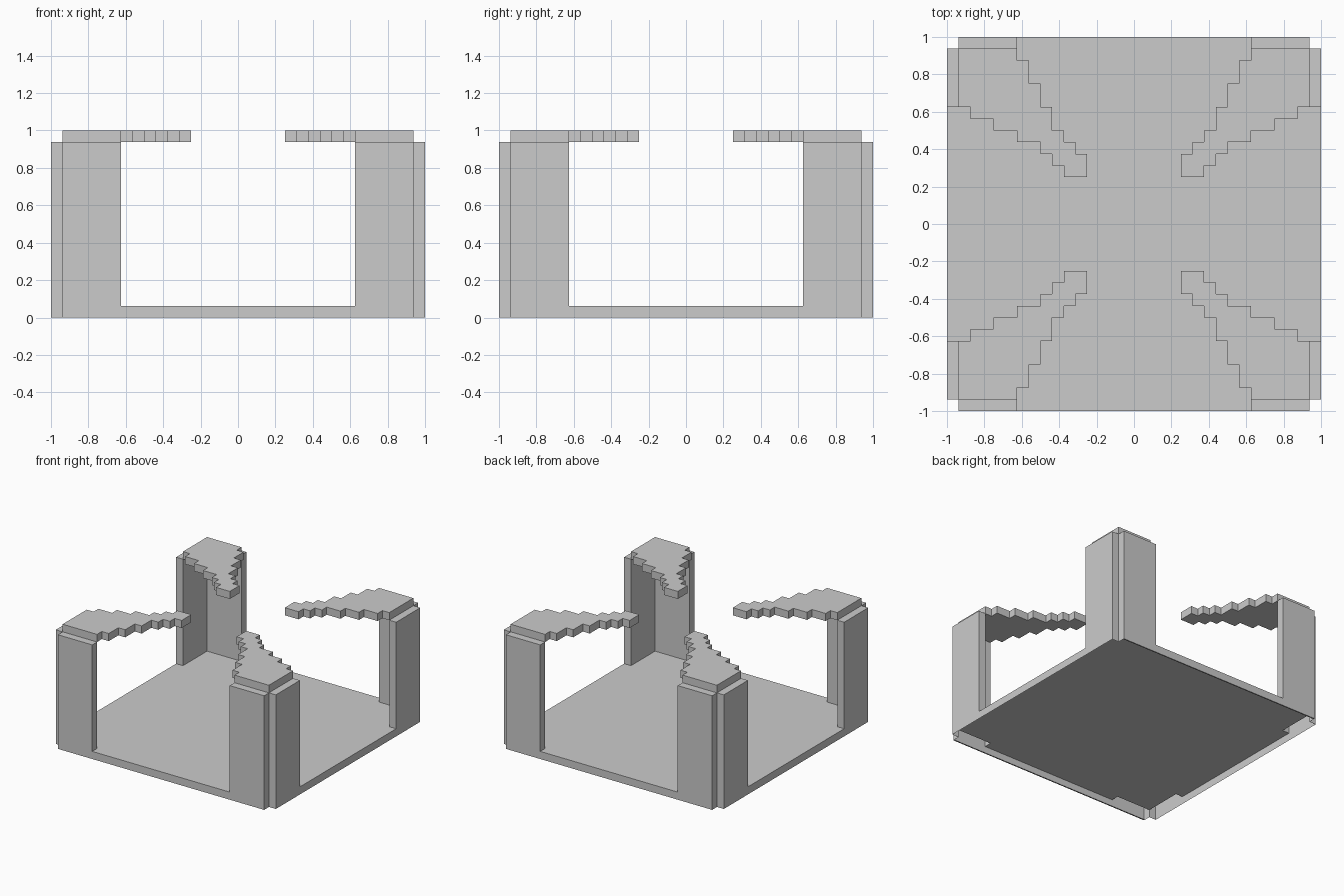
import bpy

if "Cube" in bpy.data.objects:
    bpy.data.objects.remove(bpy.data.objects["Cube"])

U = 1 / 16          # one block
E, I, P = 1.0, 1 - U, 0.625   # outer edge, inner wall line, pillar end


def shell(name, outline, z0, z1, sides=True, top=True, bottom=True):
    """Extrude a counter-clockwise outline, with optional open ends."""
    n = len(outline)
    verts = [(x, y, z) for z in (z0, z1) for x, y in outline]
    faces = []
    if sides:
        faces += [(i, (i + 1) % n, (i + 1) % n + n, i + n) for i in range(n)]
    if top:
        faces.append(tuple(range(n, 2 * n)))
    if bottom:
        faces.append(tuple(reversed(range(n))))
    used = sorted({i for f in faces for i in f})
    remap = {v: k for k, v in enumerate(used)}
    mesh = bpy.data.meshes.new(name)
    mesh.from_pydata([verts[i] for i in used], [],
                     [tuple(remap[i] for i in f) for f in faces])
    mesh.update()
    obj = bpy.data.objects.new(name, mesh)
    bpy.context.collection.objects.link(obj)
    return obj


def mirrored(points, sx, sy):
    pts = [(sx * x, sy * y) for x, y in points]
    return pts if sx * sy > 0 else pts[::-1]


def rect(x0, x1, y0, y1):
    return [(x0, y0), (x1, y0), (x1, y1), (x0, y1)]


def four_turns(quadrant):
    pts = []
    for _ in range(4):
        pts += quadrant
        quadrant = [(-y, x) for x, y in quadrant]
    return pts


# Floor sheet, notched around the pillars, and the open-bottomed base rim
shell("floor", four_turns([(E, P), (I, P), (I, I), (P, I), (P, E)]),
      U, U, sides=False, bottom=False)
shell("base_rim", four_turns([(E, I), (I, I), (I, E)]),
      0, U, top=False, bottom=False)

# Thin lips under the front and back edges
for side, s in (("front", -1), ("back", 1)):
    shell(side + "_lip", mirrored(rect(-I, I, 0.99, E), 1, s),
          0, 0, sides=False, top=False)

# Stepped roof arm: one staircase edge in blocks, reflected over the diagonal
steps = [(4, 4), (6, 4), (6, 5), (7, 5), (7, 6), (8, 6), (8, 7), (10, 7),
         (10, 8), (12, 8), (12, 9), (14, 9), (14, 10), (15, 10), (15, 15)]
arm = steps + [(y, x) for x, y in reversed(steps[1:-1])]
arm = [(x * U, y * U) for x, y in arm]

# Corner pillars (two hollow wall pieces each) and roof arms
for sy, fb in ((-1, "front"), (1, "back")):
    for sx, lr in ((-1, "left"), (1, "right")):
        corner = fb + "_" + lr
        shell(corner + "_pillar_side", mirrored(rect(I, E, P, I), sx, sy),
              U, I, bottom=False)
        shell(corner + "_pillar_face", mirrored(rect(P, I, I, E), sx, sy),
              U, I, bottom=False)
        shell(corner + "_roof_arm", mirrored(arm, sx, sy), I, 1)
